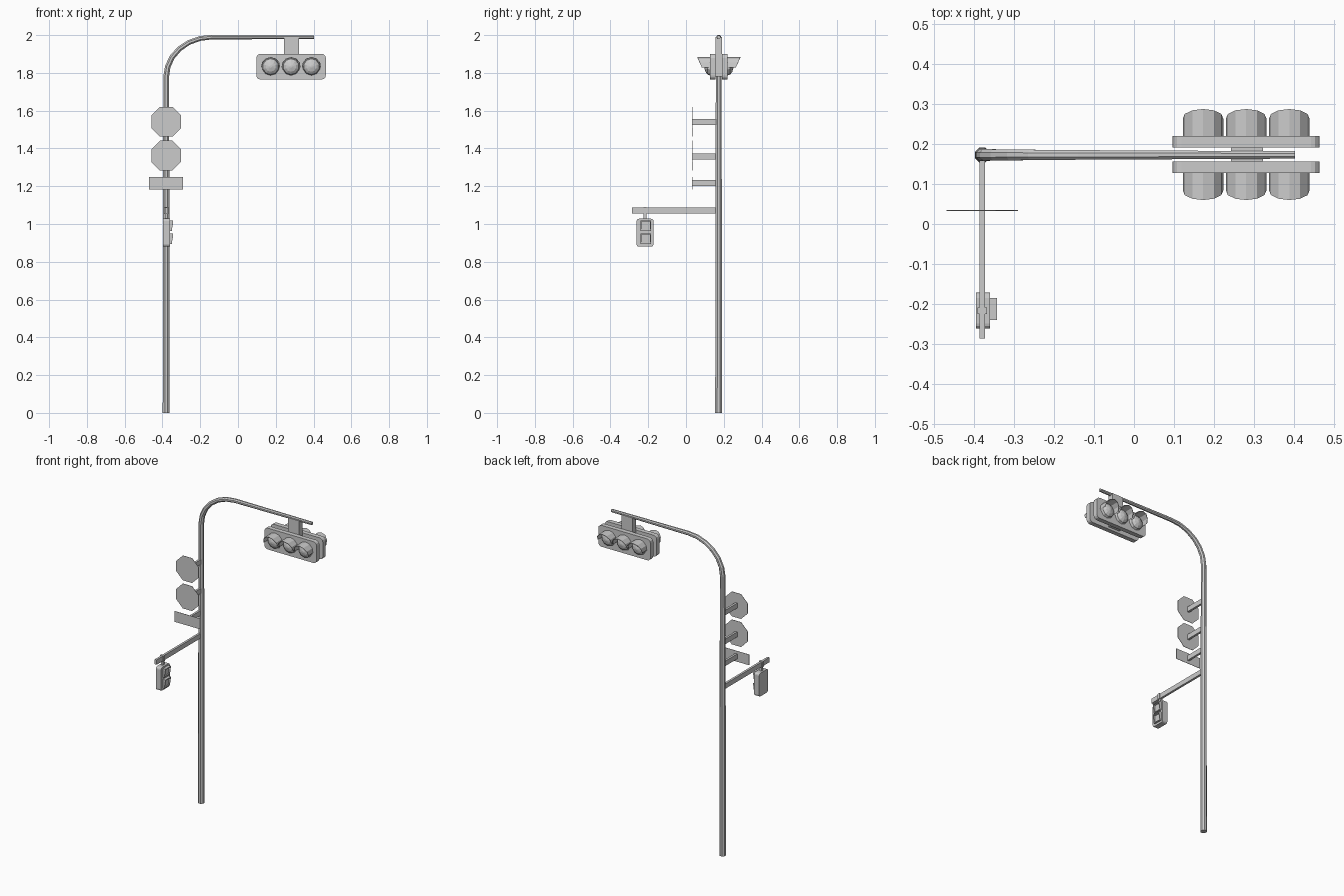
import bpy, bmesh
from math import sin, cos, pi
from mathutils import Vector

if "Cube" in bpy.data.objects:
    bpy.data.objects.remove(bpy.data.objects["Cube"])

PX, PY = -0.38, 0.173      # pole axis
LX, LZ = 0.281, 1.833      # centre of the overhead signal


def finish(name, bm):
    bmesh.ops.recalc_face_normals(bm, faces=bm.faces)
    me = bpy.data.meshes.new(name)
    bm.to_mesh(me)
    bm.free()
    ob = bpy.data.objects.new(name, me)
    bpy.context.collection.objects.link(ob)
    return ob


def box(name, x0, x1, y0, y1, z0, z1):
    bm = bmesh.new()
    bmesh.ops.create_cube(bm, size=1)
    for v in bm.verts:
        v.co = Vector(((x0 + x1) / 2 + v.co.x * (x1 - x0),
                       (y0 + y1) / 2 + v.co.y * (y1 - y0),
                       (z0 + z1) / 2 + v.co.z * (z1 - z0)))
    return finish(name, bm)


def loft(name, rings, closed=True, caps=True):
    """Skin a list of equal-length point rings."""
    bm = bmesh.new()
    vs = [[bm.verts.new(p) for p in r] for r in rings]
    n = len(rings[0])
    for a, b in zip(vs, vs[1:]):
        for i in range(n if closed else n - 1):
            j = (i + 1) % n
            bm.faces.new((a[i], a[j], b[j], b[i]))
    if caps:
        bm.faces.new(vs[0])
        bm.faces.new(vs[-1])
    return finish(name, bm)


def rounded(w, h, r, seg=3):
    """Rounded rectangle outline, half sizes w and h."""
    return [(sx * (w - r) + r * cos(a0 + k * pi / 2 / seg),
             sz * (h - r) + r * sin(a0 + k * pi / 2 / seg))
            for sx, sz, a0 in ((1, 1, 0), (-1, 1, pi / 2), (-1, -1, pi), (1, -1, 1.5 * pi))
            for k in range(seg + 1)]


# Tapered pole bending into the overhead arm
path = [(PX, 0, 0.020), (PX, 0.8, 0.0185)]
for i in range(7):
    a = i / 6 * pi / 2
    path.append((-0.14 - 0.24 * cos(a), 1.78 + 0.209 * sin(a), 0.0165 - 0.0035 * i / 6))
path.append((0.403, 1.989, 0.010))
rings = []
for i, (x, z, r) in enumerate(path):
    p, q = path[max(i - 1, 0)], path[min(i + 1, len(path) - 1)]
    t = Vector((q[0] - p[0], 0, q[1] - p[1])).normalized()
    side = Vector((t.z, 0, -t.x))
    rings.append([Vector((x, PY, z)) + r * (cos(a) * side + sin(a) * Vector((0, 1, 0)))
                  for a in [(k + 0.5) * pi / 4 for k in range(8)]])
loft("pole_and_arm", rings)

# Overhead signal: hanger, then a plate with three hooded lenses on each side
box("signal_hanger", LX - 0.038, LX + 0.042, PY - 0.017, PY + 0.018, 1.78, 1.99)
for s, side in ((-1, "front"), (1, "back")):
    def yy(d):
        return PY + 0.001 + s * d
    outline = rounded(0.184, 0.068, 0.022)
    loft("signal_plate_" + side,
         [[(LX + u, yy(d), LZ + w) for u, w in outline] for d in (0.017, 0.046)])
    for k in (-1, 0, 1):
        cx = LX + 0.108 * k
        # faceted dome lens
        loft(f"lens_{side}_{k + 2}",
             [[(cx + r * cos(a), yy(d), LZ + r * sin(a))
               for a in [(i + 0.5) * pi / 5 for i in range(10)]]
              for d, r in ((0.044, 0.047), (0.060, 0.042), (0.071, 0.027), (0.077, 0.006))])
        # half-round hood with a slanted front edge
        arc = [(-0.1 + i / 6 * (pi + 0.2)) for i in range(7)]
        loft(f"hood_{side}_{k + 2}",
             [[(cx + r * cos(a), yy(d0 if d0 < 0.05 else 0.092 + 0.022 * sin(a)), LZ + r * sin(a))
               for a in arc]
              for d0, r in ((0.044, 0.051), (0.1, 0.051), (0.1, 0.048), (0.044, 0.048))],
             closed=False, caps=False)

# Road signs: thin plates on short brackets
oct_r = 0.079 / cos(pi / 8)
octagon = [(oct_r * cos((k + 0.5) * pi / 4), oct_r * sin((k + 0.5) * pi / 4)) for k in range(8)]
for i, z in enumerate((1.541, 1.362)):
    loft(f"octagon_sign_{i + 1}",
         [[(PX + u, y, z + w) for u, w in octagon] for y in (0.033, 0.035)])
box("rectangle_sign", PX - 0.09, PX + 0.09, 0.033, 0.035, 1.182, 1.25)
for i, z in enumerate((1.541, 1.357, 1.217)):
    box(f"sign_bracket_{i + 1}", PX - 0.007, PX + 0.007, 0.034, PY, z - 0.016, z + 0.016)

# Side arm carrying the pedestrian signal
WY = -0.217
box("side_arm", PX - 0.007, PX + 0.007, -0.287, PY, 1.056, 1.087)
box("arm_clamp", PX - 0.012, PX + 0.012, WY - 0.008, WY + 0.008, 1.054, 1.089)
box("walk_hanger", PX - 0.007, PX + 0.007, WY - 0.007, WY + 0.007, 1.02, 1.06)
outline = rounded(0.045, 0.074, 0.013)
loft("walk_case", [[(x, WY + u, 0.954 + w) for u, w in outline] for x in (-0.396, -0.361)])

# Square visors, deeper at the top, with recessed faces
for i, z in enumerate((0.990, 0.921)):
    def ring(h, flat=None):
        pts = []
        for u, w in ((-1, 1), (1, 1), (1, -1), (-1, -1)):
            x = flat if flat else (-0.343 if w > 0 else -0.351)
            pts.append((x, WY + 0.004 + u * h, z + w * h))
        return pts
    loft(f"walk_visor_{i + 1}",
         [ring(0.028, -0.363), ring(0.028), ring(0.023), ring(0.023, -0.358)])
